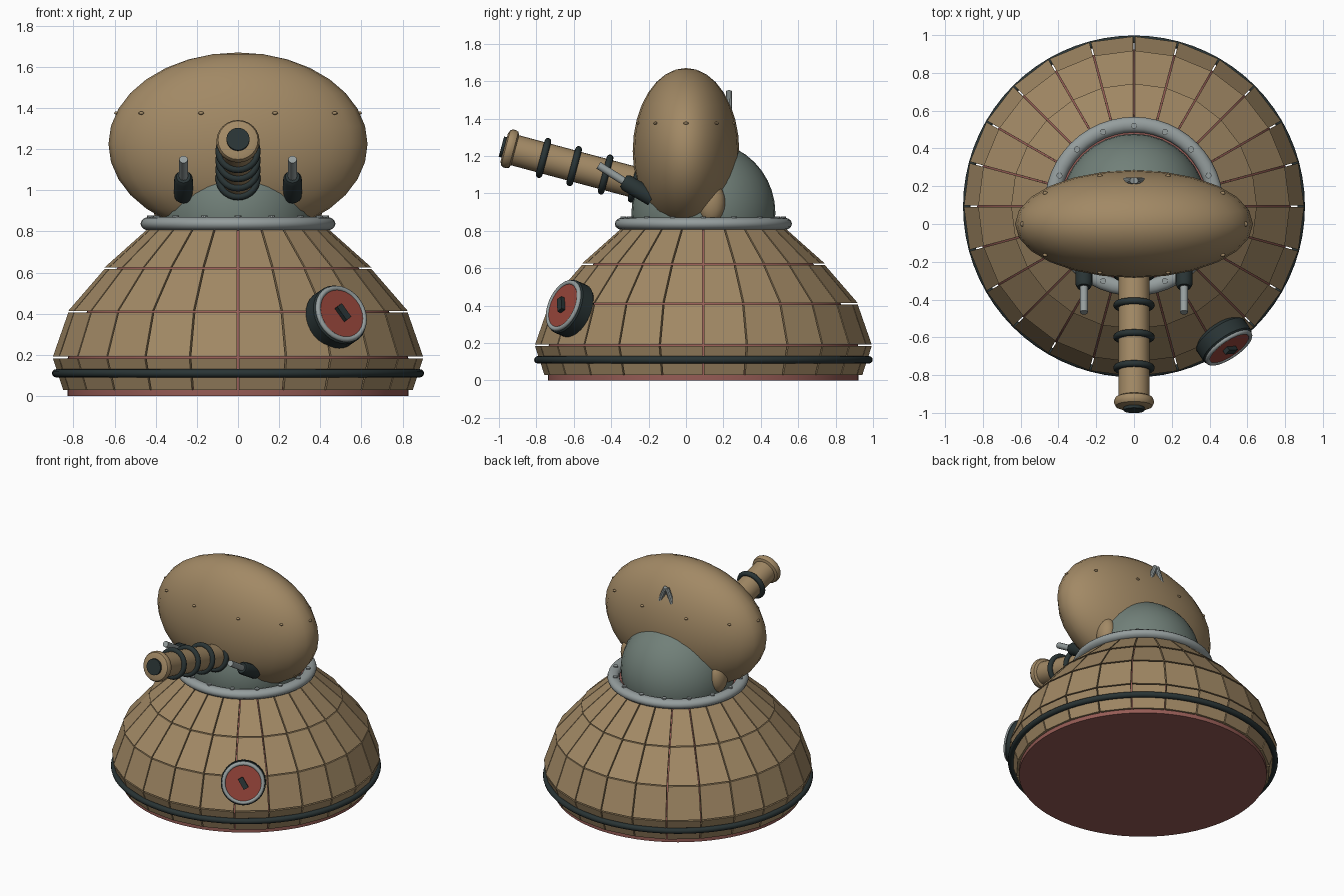
import bpy, bmesh, math
from mathutils import Vector

if "Cube" in bpy.data.objects:
    bpy.data.objects.remove(bpy.data.objects["Cube"])

CY = 0.093  # y of the body axis


def mat(name, rgb):
    m = bpy.data.materials.new(name)
    m.diffuse_color = (*rgb, 1)
    m.use_nodes = True
    m.node_tree.nodes["Principled BSDF"].inputs["Base Color"].default_value = m.diffuse_color
    return m


TAN = mat("tan", (0.36, 0.25, 0.13))
CORE = mat("dusty_red", (0.30, 0.105, 0.09))
RED = mat("signal_red", (0.30, 0.058, 0.042))
GREY = mat("light_grey", (0.30, 0.34, 0.34))
DOME = mat("grey_green", (0.165, 0.215, 0.19))
DARK = mat("charcoal", (0.022, 0.034, 0.035))


def finish(ob, name, m, smooth=True):
    ob.name = name
    ob.data.materials.clear()
    ob.data.materials.append(m)
    if smooth:
        bpy.ops.object.select_all(action='DESELECT')
        ob.select_set(True)
        bpy.context.view_layer.objects.active = ob
        bpy.ops.object.shade_smooth_by_angle(angle=math.radians(35))
    return ob


def from_bmesh(bm, name, m, smooth=True):
    bmesh.ops.recalc_face_normals(bm, faces=bm.faces)
    me = bpy.data.meshes.new(name)
    bm.to_mesh(me)
    bm.free()
    ob = bpy.data.objects.new(name, me)
    bpy.context.collection.objects.link(ob)
    return finish(ob, name, m, smooth)


def lathe(name, m, profile, origin, axis=(0, 0, 1), seg=32):
    """Closed solid from (radius, height) points turned about an axis."""
    bm = bmesh.new()
    rot = Vector(axis).to_track_quat('Z', 'Y')
    loops = []
    for r, h in profile:
        loops.append([bm.verts.new(rot @ Vector((r * math.cos(t), r * math.sin(t), h)) + Vector(origin))
                      for t in (2 * math.pi * i / seg for i in range(seg))])
    for a, b in zip(loops, loops[1:]):
        for i in range(seg):
            j = (i + 1) % seg
            bm.faces.new((a[i], a[j], b[j], b[i]))
    bm.faces.new(loops[0])
    bm.faces.new(loops[-1])
    return from_bmesh(bm, name, m)


def rod(name, m, p, q, r, seg=16):
    p, q = Vector(p), Vector(q)
    return lathe(name, m, [(r, 0), (r, (q - p).length)], p, q - p, seg)


def ball(name, m, loc, scale, seg=24, rings=16):
    bpy.ops.mesh.primitive_uv_sphere_add(segments=seg, ring_count=rings, location=loc)
    ob = bpy.context.object
    ob.scale = scale
    return finish(ob, name, m)


def hoop(name, m, loc, major, minor, axis=(0, 0, 1), seg=40, flat=1.0):
    rot = Vector(axis).to_track_quat('Z', 'Y').to_euler()
    bpy.ops.mesh.primitive_torus_add(major_segments=seg, minor_segments=12, location=loc, rotation=rot,
                                     major_radius=major, minor_radius=minor)
    ob = bpy.context.object
    ob.scale.z = flat
    return finish(ob, name, m)


# Inner body showing through the panel seams
lathe("body_core", CORE, [(0.83, 0), (0.83, 0.18), (0.735, 0.41), (0.59, 0.62), (0.40, 0.83)],
      (0, CY, 0), seg=72)

# Armour panels: four rows of twenty-four thick plates
rows = [(0.85, 0.025), (0.90, 0.187), (0.825, 0.41), (0.65, 0.62), (0.44, 0.815)]
bm = bmesh.new()
gap, thick = 0.004, 0.035
for (r0, z0), (r1, z1) in zip(rows, rows[1:]):
    for i in range(24):
        corners = []
        for depth in (0, thick):
            for r, z, side in ((r0, z0 + gap, 0), (r0, z0 + gap, 1), (r1, z1 - gap, 1), (r1, z1 - gap, 0)):
                t = math.radians(15 * (i + side)) + (gap / r) * (1 - 2 * side)
                corners.append(bm.verts.new(((r - depth) * math.cos(t), (r - depth) * math.sin(t) + CY, z)))
        for f in ((0, 1, 2, 3), (7, 6, 5, 4), (0, 4, 5, 1), (1, 5, 6, 2), (2, 6, 7, 3), (3, 7, 4, 0)):
            bm.faces.new([corners[k] for k in f])
from_bmesh(bm, "body_panels", TAN, smooth=False)

hoop("bumper_band", DARK, (0, CY, 0.11), 0.885, 0.02, seg=72)

# Neck ring with bolts
hoop("neck_ring", GREY, (0, CY, 0.837), 0.433, 0.041, seg=48, flat=0.8)
for i in range(16):
    t = math.radians(22.5 * i)
    x, y = 0.427 * math.cos(t), CY + 0.427 * math.sin(t)
    rod("neck_bolt", GREY, (x, y, 0.85), (x, y, 0.877), 0.016, 10)

# Neck dome and head
ball("neck_dome", DOME, (0, CY, 0.895), (0.385, 0.385, 0.385), 32, 20)
HC, HS = Vector((0, 0, 1.225)), Vector((0.63, 0.285, 0.445))
ball("head_shell", TAN, HC, HS)

# Side lugs clasping the dome
for s in (-1, 1):
    ball("head_lug", TAN, (s * 0.36, 0.135, 0.95), (0.06, 0.075, 0.11), 16, 10)

# Rivets around the head
dz = 0.15
for x in (-0.47, -0.18, 0.18, 0.47):
    y = HS.y * math.sqrt(1 - (x / HS.x) ** 2 - (dz / HS.z) ** 2)
    for s in (-1, 1):
        ball("head_rivet", TAN, (x, s * y, HC.z + dz), (0.014, 0.01, 0.008), 8, 6)
for s in (-1, 1):
    ball("head_rivet", TAN, (s * 0.592, 0, HC.z + dz), (0.01, 0.014, 0.008), 8, 6)

# Forked fitting on the back of the head
for s in (-1, 1):
    rod("rear_fork", GREY, (s * 0.055, 0.228, 1.425), (s * 0.006, 0.23, 1.545), 0.017, 10)

# Main barrel, pitched up 15 degrees
pitch = math.radians(15)
aim = Vector((0, -math.cos(pitch), math.sin(pitch)))


def on_barrel(y):
    return Vector((0, y, 1.146 + math.tan(pitch) * (-0.6 - y)))


rod("barrel", TAN, on_barrel(-0.15), on_barrel(-0.945), 0.083, 24)
lathe("muzzle_collar", TAN, [(0.083, -0.03), (0.1, -0.022), (0.105, -0.008), (0.105, 0.008),
                             (0.097, 0.022), (0.075, 0.03)], on_barrel(-0.943), aim, 24)
rod("muzzle_plug", DARK, on_barrel(-0.95), on_barrel(-0.987), 0.056, 24)
for y in (-0.27, -0.43, -0.598, -0.762):
    hoop("barrel_hoop", DARK, on_barrel(y), 0.092, 0.018, aim, 28)

# Twin small guns beside the barrel
for s in (-1, 1):
    x = s * 0.265
    a, b, c = Vector((x, -0.18, 0.975)), Vector((x, -0.335, 1.066)), Vector((x, -0.468, 1.15))
    d = b - a
    lathe("small_gun_mount", DARK, [(0.045, 0), (0.045, d.length - 0.02), (0.035, d.length)], a, d, 16)
    rod("small_gun_tube", GREY, b - d * 0.1, c, 0.021, 12)

# Round hatch on the front right of the body
az, el = math.radians(34), math.radians(20)
n = Vector((math.sin(az) * math.cos(el), -math.cos(az) * math.cos(el), math.sin(el)))
hc = Vector((0.495, -0.645, 0.395))
lathe("hatch_base", DARK, [(0.135, -0.09), (0.151, -0.07), (0.151, 0.0), (0.14, 0.012)], hc, n, 32)
hoop("hatch_ring", GREY, hc + n * 0.012, 0.132, 0.013, n, 32)
lathe("hatch_plate", RED, [(0.123, 0.005), (0.123, 0.018)], hc, n, 32)

# Slanted handle on the hatch
right = Vector((math.cos(az), math.sin(az), 0))
up = n.cross(right)
roll = math.radians(30)
u = right * math.cos(roll) + up * math.sin(roll)
v = up * math.cos(roll) - right * math.sin(roll)
bm = bmesh.new()
bmesh.ops.create_cube(bm, size=1)
for w in bm.verts:
    w.co = hc + u * w.co.x * 0.036 + v * w.co.y * 0.08 + n * (0.027 + w.co.z * 0.03)
from_bmesh(bm, "hatch_handle", DARK, smooth=False)
